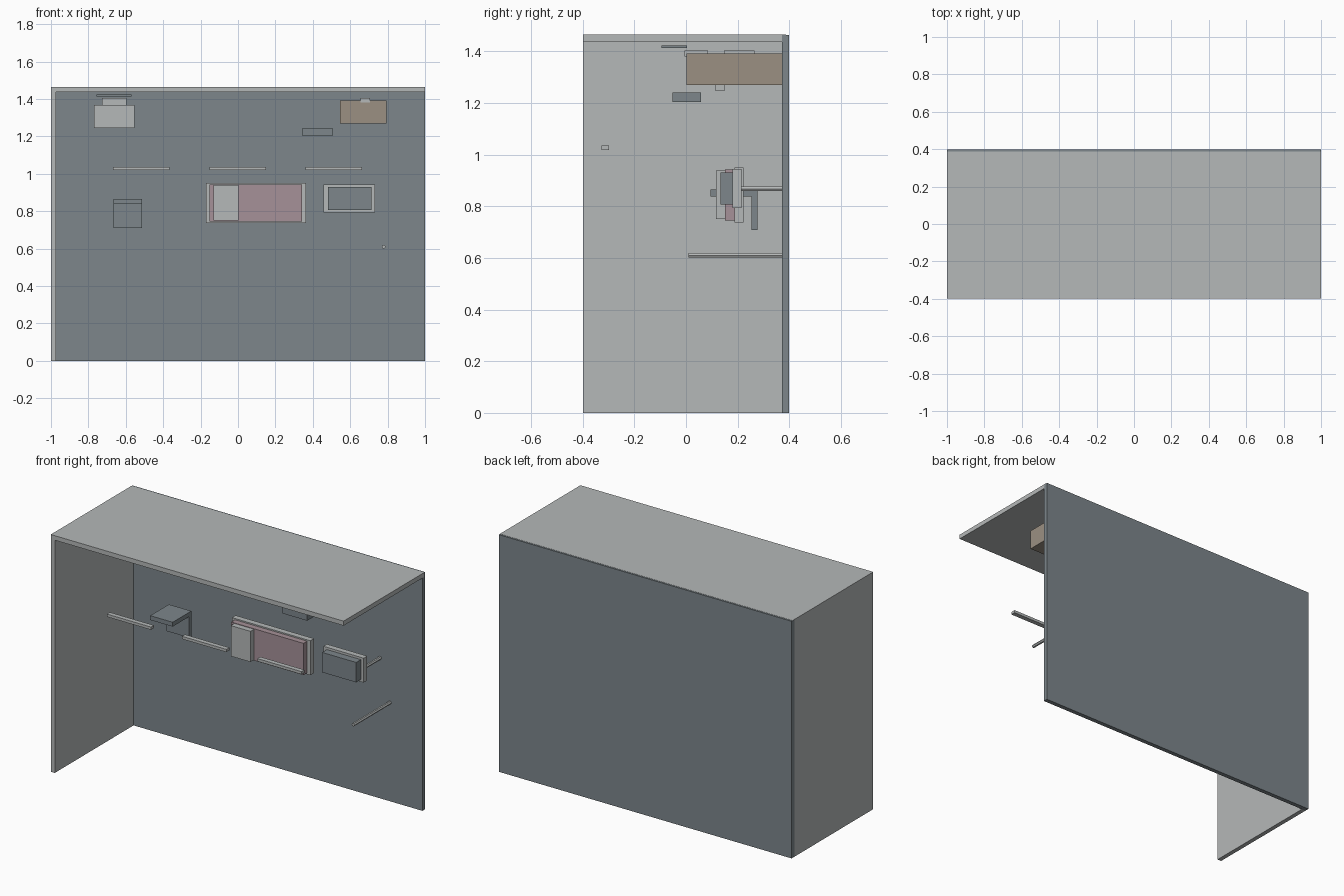
import bpy, bmesh, math
from mathutils import Matrix

if "Cube" in bpy.data.objects:
    bpy.data.objects.remove(bpy.data.objects["Cube"])


def material(name, rgb):
    m = bpy.data.materials.new(name)
    m.diffuse_color = (*rgb, 1)
    m.use_nodes = True
    m.node_tree.nodes["Principled BSDF"].inputs["Base Color"].default_value = m.diffuse_color
    return m


GREY = material("light grey", (0.46, 0.48, 0.48))
SLATE = material("slate", (0.205, 0.24, 0.26))
TAN = material("tan", (0.33, 0.28, 0.225))
PINK = material("dusty pink", (0.38, 0.285, 0.315))


def finish(name, bm, mat):
    mesh = bpy.data.meshes.new(name)
    bm.to_mesh(mesh)
    bm.free()
    mesh.materials.append(mat)
    ob = bpy.data.objects.new(name, mesh)
    bpy.context.collection.objects.link(ob)


def box(name, mat, x, y, z):
    """Box given by its (min, max) range on each axis."""
    bm = bmesh.new()
    size = [b - a for a, b in (x, y, z)]
    mid = [(a + b) / 2 for a, b in (x, y, z)]
    bmesh.ops.create_cube(bm, size=1, matrix=Matrix.Translation(mid) @ Matrix.Diagonal((*size, 1)))
    finish(name, bm, mat)


def rod(name, mat, x, z, y0, y1, r=0.01):
    """Six-sided rod running front to back."""
    bm = bmesh.new()
    m = Matrix.Translation((x, (y0 + y1) / 2, z)) @ Matrix.Rotation(math.pi / 2, 4, 'X') @ Matrix.Rotation(math.pi / 6, 4, 'Z')
    bmesh.ops.create_cone(bm, cap_ends=True, segments=6, radius1=r, radius2=r, depth=y1 - y0, matrix=m)
    finish(name, bm, mat)


# Open shell: back wall, left wall, roof
box("back_wall", SLATE, (-1, 1), (0.371, 0.398), (0, 1.464))
box("left_wall", GREY, (-1, -0.973), (-0.398, 0.371), (0, 1.437))
box("roof", GREY, (-1, 1), (-0.398, 0.388), (1.437, 1.465))

# Wall cabinet with its clip
box("cabinet", TAN, (0.545, 0.793), (0.002, 0.371), (1.27, 1.391))
box("cabinet_clip", GREY, (0.655, 0.705), (-0.005, 0.085), (1.38, 1.404))

# Hanging box under the roof
box("hanging_box", SLATE, (0.341, 0.509), (-0.052, 0.059), (1.204, 1.241))

# Upper left panel with its mount and flat plate
box("upper_panel", GREY, (-0.77, -0.554), (0.114, 0.15), (1.246, 1.368))
box("upper_panel_mount", GREY, (-0.727, -0.596), (0.147, 0.265), (1.368, 1.404))
box("upper_plate", SLATE, (-0.757, -0.569), (-0.095, 0.004), (1.413, 1.423))

# Row of three light bars
for i in range(3):
    c = -0.516 + i * 0.514
    box(f"light_bar_{i + 1}", GREY, (c - 0.151, c + 0.151), (-0.327, -0.298), (1.019, 1.036))

# Bracket shelf
box("bracket_shelf", SLATE, (-0.666, -0.513), (0.095, 0.277), (0.838, 0.865))
box("bracket_back", SLATE, (-0.666, -0.513), (0.254, 0.277), (0.709, 0.838))

# Centre display
box("display_frame", GREY, (-0.172, 0.363), (0.187, 0.223), (0.737, 0.95))
box("display_panel", PINK, (-0.152, 0.341), (0.151, 0.187), (0.746, 0.942))
box("display_cover", GREY, (-0.13, 0.004), (0.116, 0.151), (0.75, 0.939))

# Right screen
box("screen_frame", GREY, (0.457, 0.732), (0.18, 0.215), (0.793, 0.944))
box("screen", SLATE, (0.481, 0.713), (0.134, 0.18), (0.807, 0.93))

# Support rods
rod("screen_rod", GREY, 0.712, 0.868, 0.215, 0.371)
rod("lower_rod", GREY, 0.779, 0.61, 0.01, 0.371)
